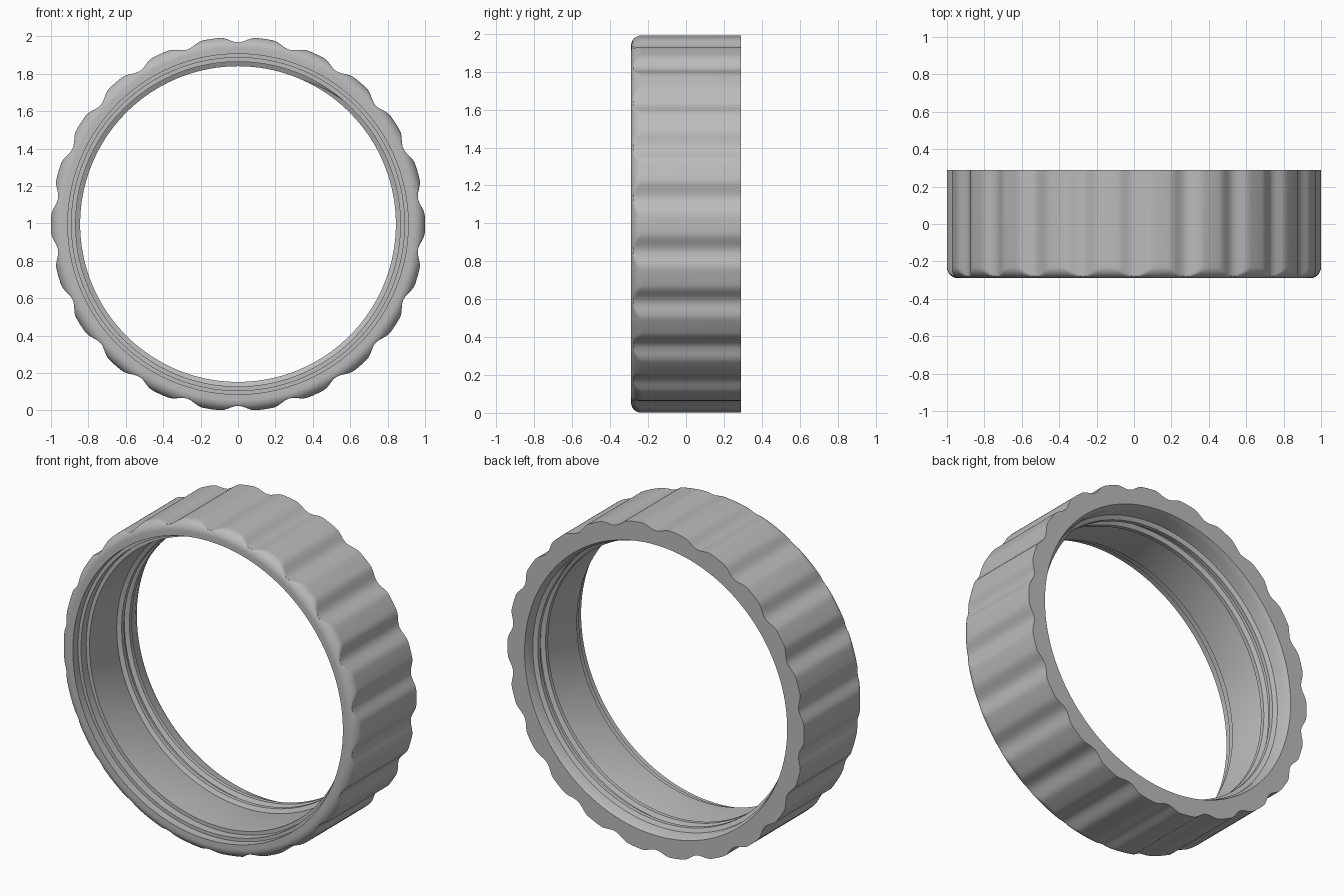
import bpy
import bmesh
from math import sin, cos, pi, tau, radians

cube = bpy.data.objects.get("Cube")
if cube:
    bpy.data.objects.remove(cube)

CENTRE_Z = 0.996
GROOVES = 22
STEPS = GROOVES * 20
HALF = 0.29

grey = bpy.data.materials.new("grey plastic")
grey.use_nodes = True
colour = (0.5, 0.5, 0.5, 1)
grey.diffuse_color = colour
grey.node_tree.nodes["Principled BSDF"].inputs["Base Color"].default_value = colour


def finish(bm, name):
    """Turn a bmesh into a smooth-shaded object."""
    bmesh.ops.recalc_face_normals(bm, faces=bm.faces)
    mesh = bpy.data.meshes.new(name)
    bm.to_mesh(mesh)
    bm.free()
    mesh.materials.append(grey)
    obj = bpy.data.objects.new(name, mesh)
    bpy.context.collection.objects.link(obj)
    bpy.ops.object.select_all(action="DESELECT")
    obj.select_set(True)
    bpy.context.view_layer.objects.active = obj
    bpy.ops.object.shade_smooth_by_angle(angle=radians(30))
    return obj


def ring_point(bm, angle, radius, y):
    return bm.verts.new((radius * sin(angle), y, CENTRE_Z + radius * cos(angle)))


def bridge(bm, rows, closed):
    """Join neighbouring cross-sections with quads."""
    count = len(rows[0])
    for i in range(len(rows) if closed else len(rows) - 1):
        a, b = rows[i], rows[(i + 1) % len(rows)]
        for j in range(count):
            k = (j + 1) % count
            bm.faces.new((a[j], a[k], b[k], b[j]))


def grip_radius(angle):
    """Outer radius with shallow rounded grip grooves."""
    pitch = tau / GROOVES
    offset = abs((angle + pitch / 2) % pitch - pitch / 2) / 0.1
    return 1 - 0.014 * (1 + cos(pi * offset)) if offset < 1 else 1


# Ring body: rounded front rim outside, stepped bore inside
fillet = 0.06
outer = [(1 - fillet + fillet * sin(a), -HALF + fillet - fillet * cos(a))
         for a in (i * pi / 24 for i in range(13))]
outer.append((1, HALF))
inner = [(0.885, HALF), (0.868, 0.25), (0.868, -0.19), (0.89, -0.19),
         (0.89, -0.24), (0.91, -0.24), (0.91, -HALF)]

bm = bmesh.new()
rows = []
for i in range(STEPS):
    angle = tau * i / STEPS
    limit = grip_radius(angle)
    rows.append([ring_point(bm, angle, min(r, limit), y) for r, y in outer + inner])
bridge(bm, rows, True)
finish(bm, "grip_ring")

# Internal screw thread near the back, tapering into the bore at both ends
bm = bmesh.new()
turns, pitch, per_turn = 2.0, 0.075, 180
total = int(turns * per_turn)
rows = []
for i in range(total + 1):
    angle = tau * i / per_turn + radians(40)
    y = 0.22 - pitch * i / per_turn
    rise = 0.023 * min(1, i / 8, (total - i) / 8) + 0.001
    rows.append([ring_point(bm, angle, r, y + dy) for r, dy in
                 ((0.872, -0.027), (0.868 - rise, -0.012),
                  (0.868 - rise, 0.012), (0.872, 0.027))])
bridge(bm, rows, False)
bm.faces.new(rows[0])
bm.faces.new(rows[-1])
finish(bm, "screw_thread")
